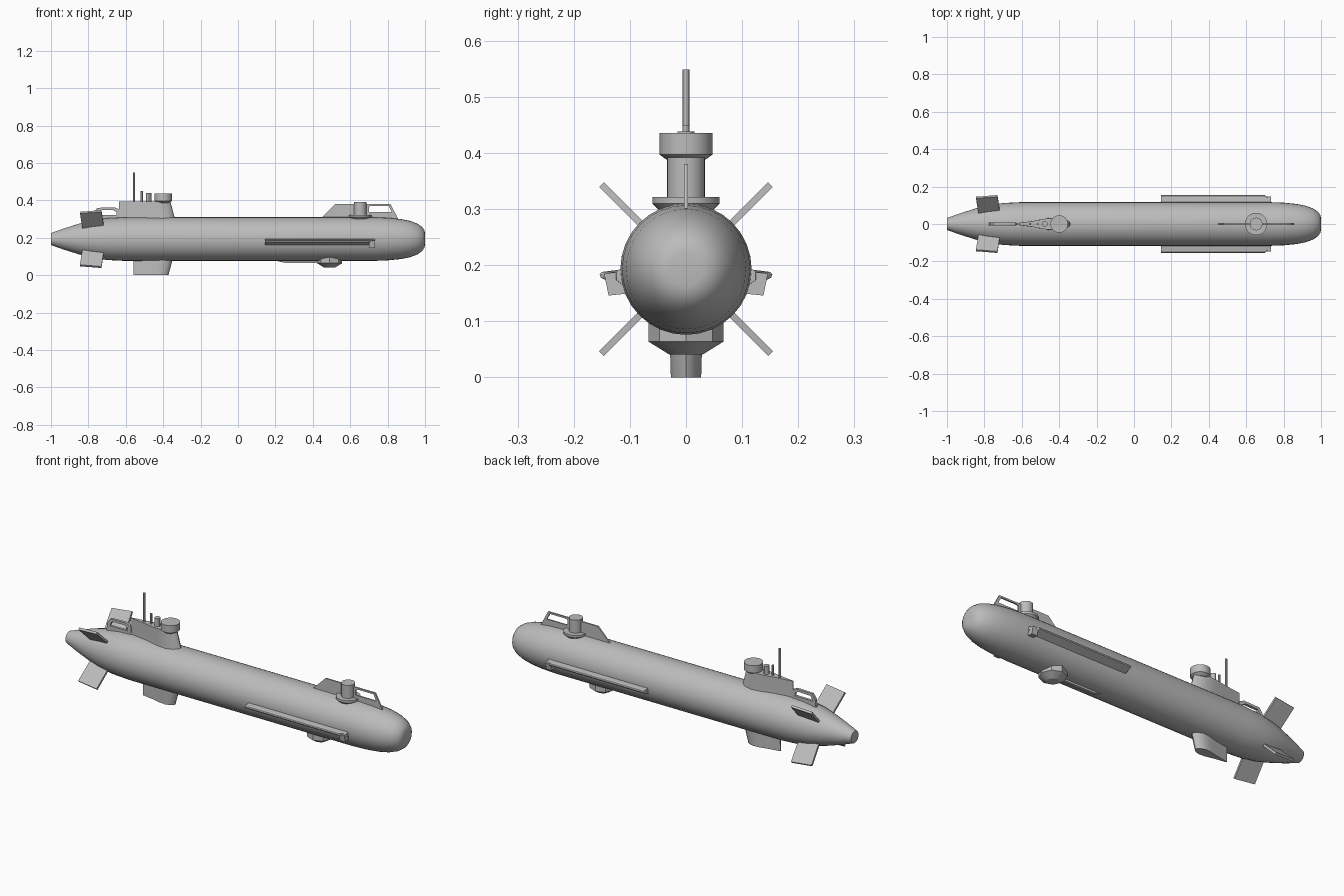
import bpy, bmesh, math
from mathutils import Vector

cube = bpy.data.objects.get("Cube")
if cube:
    bpy.data.objects.remove(cube, do_unlink=True)

AXIS_Z = 0.193
grey = bpy.data.materials.new("hull grey")
grey.use_nodes = True
COLOUR = (0.5, 0.5, 0.5, 1)
grey.diffuse_color = COLOUR
grey.node_tree.nodes["Principled BSDF"].inputs["Base Color"].default_value = COLOUR


def finish(obj, angle=30):
    obj.data.materials.append(grey)
    bpy.ops.object.select_all(action="DESELECT")
    obj.select_set(True)
    bpy.context.view_layer.objects.active = obj
    if obj.type == "CURVE":
        bpy.ops.object.convert(target="MESH")
    bpy.ops.object.shade_smooth_by_angle(angle=math.radians(angle))
    return obj


def loft(name, rings, angle=30):
    """Skin a list of equal-length point rings and cap both ends."""
    bm = bmesh.new()
    loops = [[bm.verts.new(p) for p in ring] for ring in rings]
    n = len(loops[0])
    for a, b in zip(loops, loops[1:]):
        for i in range(n):
            j = (i + 1) % n
            bm.faces.new((a[i], a[j], b[j], b[i]))
    bm.faces.new(loops[0])
    bm.faces.new(loops[-1])
    bmesh.ops.recalc_face_normals(bm, faces=bm.faces)
    mesh = bpy.data.meshes.new(name)
    bm.to_mesh(mesh)
    bm.free()
    obj = bpy.data.objects.new(name, mesh)
    bpy.context.collection.objects.link(obj)
    return finish(obj, angle)


def circle(n):
    return [(math.cos(math.tau * i / n), math.sin(math.tau * i / n)) for i in range(n)]


def turned(name, x, profile, sides=20):
    """Upright round part from (radius, z) pairs."""
    return loft(name, [[(x + r * c, r * s, z) for c, s in circle(sides)] for r, z in profile])


def foil(name, levels):
    """Teardrop sections from (z, tail x, nose x, half width)."""
    shape = [(0, 0.08), (0.35, 0.5), (0.6, 0.9), (0.78, 1), (0.91, 0.75), (0.98, 0.35)]
    outline = shape + [(1, 0)] + [(t, -w) for t, w in reversed(shape)]
    return loft(name, [[(a + (b - a) * t, h * w, z) for t, w in outline]
                       for z, a, b, h in levels])


def plate(name, outlines, half):
    """Upright centreline plate; later outlines are cut as slots."""
    curve = bpy.data.curves.new(name, "CURVE")
    curve.dimensions = "2D"
    curve.fill_mode = "BOTH"
    curve.extrude = half
    for pts in outlines:
        spline = curve.splines.new("POLY")
        spline.points.add(len(pts) - 1)
        for p, (x, z) in zip(spline.points, pts):
            p.co = (x, z, 0, 1)
        spline.use_cyclic_u = True
    obj = bpy.data.objects.new(name, curve)
    obj.rotation_euler.x = math.pi / 2
    bpy.context.collection.objects.link(obj)
    return finish(obj)


# Hull: round body, tapered stern, blunt bow
stations = [(-1, 0.032), (-0.93, 0.057), (-0.85, 0.082), (-0.78, 0.1), (-0.7, 0.112),
            (-0.6, 0.117), (0.72, 0.117), (0.8, 0.114), (0.87, 0.107), (0.92, 0.097),
            (0.96, 0.082), (0.985, 0.064), (0.997, 0.046), (1, 0.03)]
loft("hull", [[(x, r * c, AXIS_Z + r * s) for c, s in circle(32)] for x, r in stations], 40)

# Sail, its round cap and masts
foil("sail", [(0.29, -0.64, -0.335, 0.036), (0.32, -0.635, -0.342, 0.034),
              (0.395, -0.635, -0.362, 0.032)])
turned("sail_cap", -0.4, [(0.03, 0.385), (0.047, 0.397), (0.047, 0.436)], 24)
for name, x, r, top in [("tall_mast", -0.556, 0.006, 0.549),
                        ("short_mast", -0.515, 0.006, 0.449),
                        ("thick_mast", -0.477, 0.015, 0.438)]:
    turned(name, x, [(r, 0.38), (r, top)], 12)

# Rail behind the sail
plate("aft_rail", [
    [(-0.775, 0.29), (-0.77, 0.335), (-0.752, 0.36), (-0.66, 0.362), (-0.63, 0.35), (-0.63, 0.29)],
    [(-0.755, 0.322), (-0.742, 0.347), (-0.668, 0.349), (-0.65, 0.337), (-0.65, 0.322)]], 0.007)

# Bow fin with slot, and the round sensor through it
plate("bow_fin", [
    [(0.44, 0.3), (0.52, 0.38), (0.815, 0.38), (0.86, 0.295)],
    [(0.7, 0.338), (0.7, 0.366), (0.712, 0.371), (0.805, 0.371), (0.822, 0.338)]], 0.004)
turned("bow_sensor_base", 0.653, [(0.045, 0.295), (0.06, 0.31), (0.06, 0.322)], 24)
turned("bow_sensor", 0.653, [(0.034, 0.315), (0.034, 0.392)], 24)

# Keel fin, chin dome and thin keel strip
foil("keel_fin", [(0.1, -0.56, -0.345, 0.03), (0, -0.56, -0.372, 0.027)])
turned("chin_dome", 0.49, [(0.067, 0.1), (0.067, 0.064), (0.03, 0.041)], 8)
plate("keel_strip", [[(0.19, 0.08), (0.25, 0.066), (0.46, 0.066), (0.46, 0.09), (0.19, 0.09)]], 0.008)

# Four diagonal stern fins
for side, y in (("left", 1), ("right", -1)):
    for level, z in (("upper", 1), ("lower", -1)):
        out = Vector((0, y, z)).normalized()
        across = Vector((0, -z, y)).normalized() * 0.006
        corners = [(-0.828, 0.05), (-0.845, 0.2), (-0.73, 0.213), (-0.712, 0.05)]
        centre = Vector((0, 0, AXIS_Z))
        mid = [centre + out * r + Vector((x, 0, 0)) for x, r in corners]
        loft(f"{level}_{side}_fin", [[p - across for p in mid], [p + across for p in mid]])

    # Side rail: ledge with sloped underside, closed by a block at the bow end
    ledge = [(0.1, 0.194), (0.12, 0.192), (0.15, 0.188), (0.154, 0.184),
             (0.152, 0.178), (0.144, 0.174), (0.1, 0.156)]
    ends = [(0.145, 0), (0.7, 0), (0.733, 0.03)]
    loft(f"{side}_side_rail", [[(x, y * min(w, 0.154 - cut), z) for w, z in ledge]
                               for x, cut in ends], 20)
    block = [(0.1, 0.15), (0.138, 0.146), (0.146, 0.185), (0.1, 0.191)]
    loft(f"{side}_rail_block", [[(x, y * w, z) for w, z in block] for x in (0.7, 0.732)])
